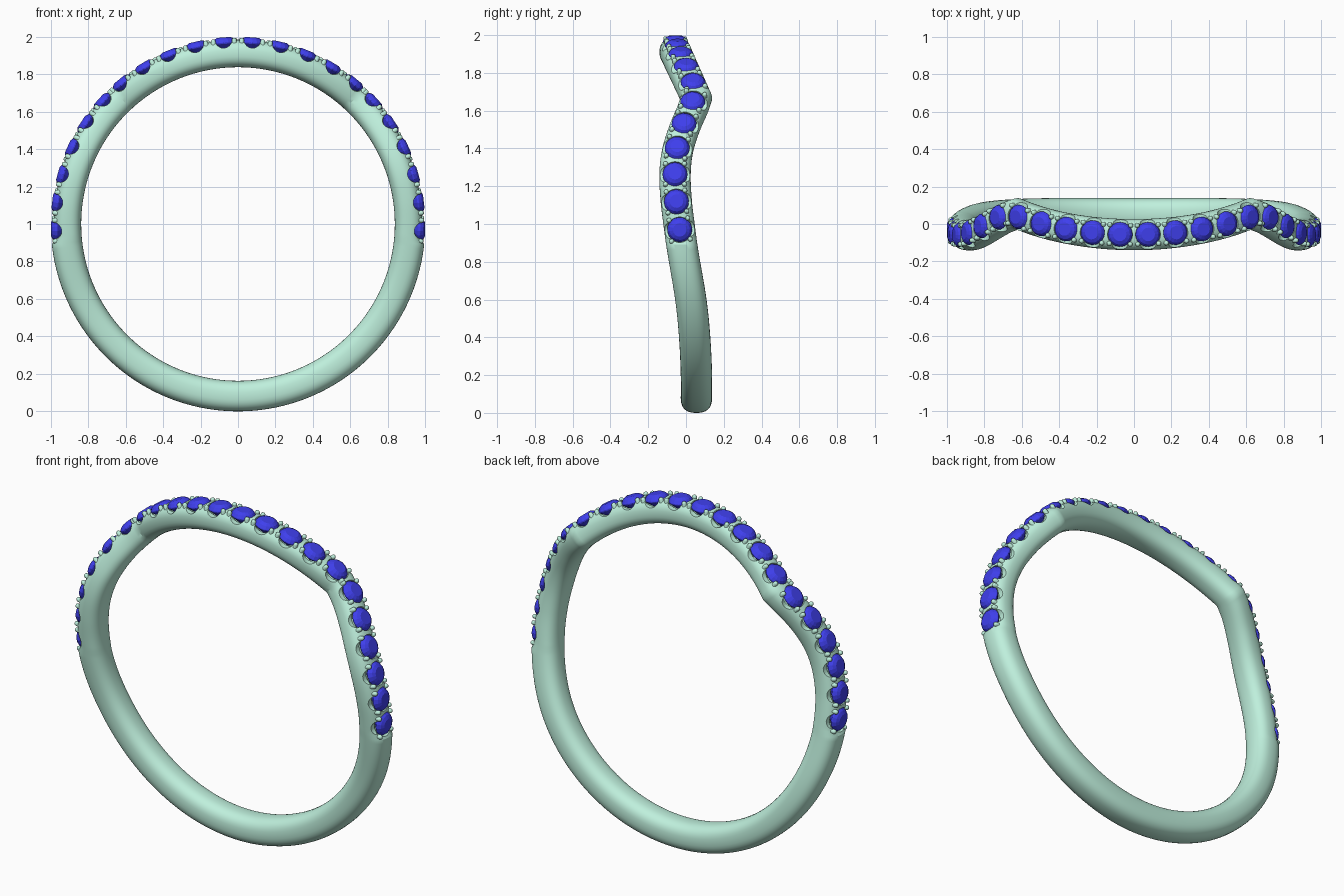
import bpy, bmesh, math
from mathutils import Vector, Matrix

if "Cube" in bpy.data.objects:
    bpy.data.objects.remove(bpy.data.objects["Cube"])

KINK = 43.0
STONE_ANGLES = [4.37 + 8.74 * i for i in range(11)]


def material(name, col):
    m = bpy.data.materials.new(name)
    m.diffuse_color = (*col, 1)
    m.use_nodes = True
    m.node_tree.nodes["Principled BSDF"].inputs["Base Color"].default_value = m.diffuse_color
    return m


METAL = material("mint_metal", (0.52, 0.87, 0.72))
BLUE = material("blue_gem", (0.05, 0.05, 0.85))

# side-to-side sway of the band, by angle from the top
KNOTS = [(43, .055), (48, .036), (56.7, -.01), (65, -.045), (73, -.058), (82, -.052),
         (91, -.035), (97, -.022), (116, .026), (131, .046), (150, .055), (180, .055)]


def sway(deg):
    a = abs(deg)
    if a <= KINK:
        return -.057 + .417 * (1 - math.cos(math.radians(a)))
    n = len(KNOTS)

    def slope(i):
        p, q = KNOTS[max(i - 1, 0)], KNOTS[min(i + 1, n - 1)]
        return 0 if i == n - 1 else (q[1] - p[1]) / (q[0] - p[0])
    for i in range(n - 1):
        (x0, y0), (x1, y1) = KNOTS[i], KNOTS[i + 1]
        if a <= x1:
            h, t = x1 - x0, (a - x0) / (x1 - x0)
            return ((2*t**3 - 3*t*t + 1) * y0 + (t**3 - 2*t*t + t) * h * slope(i)
                    + (3*t*t - 2*t**3) * y1 + (t**3 - t*t) * h * slope(i + 1))
    return KNOTS[-1][1]


def point(deg, r, y=0):
    a = math.radians(deg)
    return Vector((r * math.sin(a), sway(deg) + y, 1 + r * math.cos(a)))


def frame(deg, r):
    """Matrix on the band: x along it, y across it, z outward."""
    a = math.radians(deg)
    n = Vector((math.sin(a), 0, math.cos(a)))
    t = (point(deg + .5, r) - point(deg - .5, r)).normalized()
    b = n.cross(t)
    m = Matrix((t, b, n)).transposed().to_4x4()
    m.translation = point(deg, r)
    return m


def finish(name, bm, mat):
    bmesh.ops.recalc_face_normals(bm, faces=bm.faces)
    me = bpy.data.meshes.new(name)
    bm.to_mesh(me)
    bm.free()
    me.materials.append(mat)
    ob = bpy.data.objects.new(name, me)
    bpy.context.collection.objects.link(ob)
    return ob


def lathe(bm, m, prof, n):
    """Closed solid of revolution about local z; end points lie on capped rings."""
    rings = [[bm.verts.new(m @ Vector((r * math.cos(2*math.pi*k/n), r * math.sin(2*math.pi*k/n), z)))
              for k in range(n)] for r, z in prof]
    for p, q in zip(rings, rings[1:]):
        for k in range(n):
            bm.faces.new((p[k], p[(k+1) % n], q[(k+1) % n], q[k]))
    bm.faces.new(rings[0])
    bm.faces.new(rings[-1])


def smooth(ob, angle):
    bpy.ops.object.select_all(action='DESELECT')
    ob.select_set(True)
    bpy.context.view_layer.objects.active = ob
    bpy.ops.object.shade_smooth_by_angle(angle=math.radians(angle))


# band: rounded-square section swept round the ring
bm = bmesh.new()
angles = [-KINK + 2 * KINK * i / 60 for i in range(60)]
angles += [KINK + (360 - 2 * KINK) * i / 180 for i in range(180)]
rings = []
for d in angles:
    d = d - 360 if d > 180 else d
    outer = .984 if abs(d) < 96 else 1.0
    mid, half = (outer + .837) / 2, (outer - .837) / 2
    ring = []
    for k in range(36):
        c, s = math.cos(2*math.pi*k/36), math.sin(2*math.pi*k/36)
        e = 2 / 2.5
        ring.append(bm.verts.new(point(d, mid + half * math.copysign(abs(c)**e, c),
                                       .083 * math.copysign(abs(s)**e, s))))
    rings.append(ring)
for p, q in zip(rings, rings[1:] + rings[:1]):
    for k in range(36):
        bm.faces.new((p[k], p[(k+1) % 36], q[(k+1) % 36], q[k]))
band = finish("ring_band", bm, METAL)

# cutters for round seats and U-shaped side notches; gems; prongs
seats, notches, gems, prongs = (bmesh.new() for _ in range(4))
for d in [s * a for a in STONE_ANGLES for s in (-1, 1)]:
    m = frame(d, .97)
    lathe(seats, m, [(.03, -.045), (.067, -.008), (.067, .08)], 24)
    lathe(notches, m @ Matrix.Translation((0, 0, .018)) @ Matrix.Rotation(math.pi/2, 4, 'X'),
          [(.046, -.15), (.046, .15)], 20)
    lathe(gems, m, [(.004, -.058), (.064, -.006), (.066, 0), (.065, .004),
                    (.054, .019), (.036, .029)], 16)
    for sx in (-1, 1):
        for sy in (-1, 1):
            lathe(prongs, m @ Matrix.Translation((sx * .056, sy * .05, 0)),
                  [(.013, -.035), (.013, .012), (.010, .019), (.004, .022)], 10)

for name, b in (("seat_cutter", seats), ("notch_cutter", notches)):
    cutter = finish(name, b, METAL)
    mod = band.modifiers.new(name, 'BOOLEAN')
    mod.operation, mod.solver, mod.object = 'DIFFERENCE', 'EXACT', cutter
    bpy.context.view_layer.objects.active = band
    bpy.ops.object.modifier_apply(modifier=name)
    bpy.data.objects.remove(cutter)
smooth(band, 30)
finish("gems", gems, BLUE)
smooth(finish("prongs", prongs, METAL), 50)
